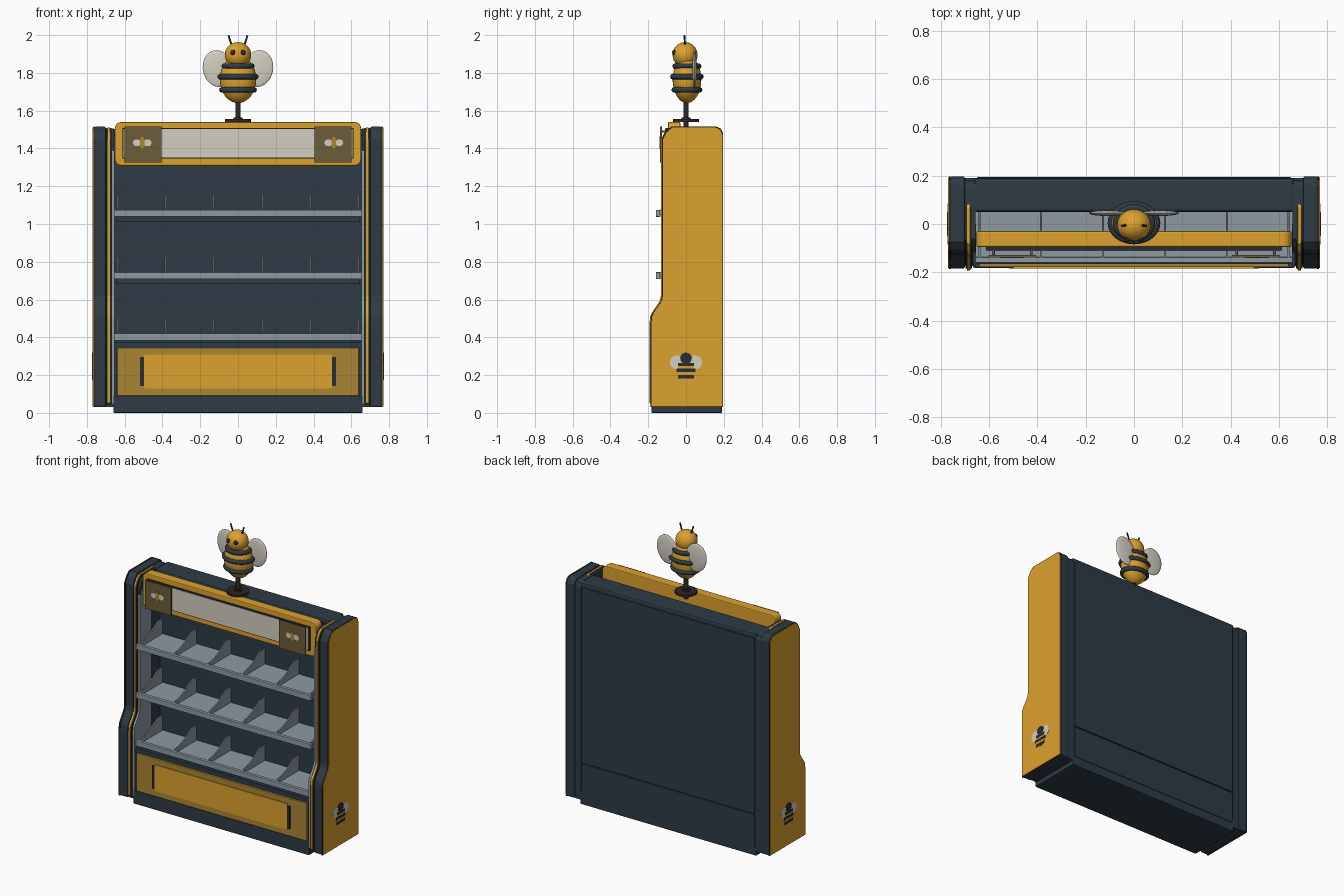
import bpy, bmesh, math
from mathutils import Vector

old = bpy.data.objects.get("Cube")
if old:
    bpy.data.objects.remove(old)


def material(name, rgb):
    m = bpy.data.materials.new(name)
    m.use_nodes = True
    m.diffuse_color = (*rgb, 1)
    m.node_tree.nodes["Principled BSDF"].inputs["Base Color"].default_value = (*rgb, 1)
    return m


navy = material("navy", (0.026, 0.044, 0.062))
yellow = material("honey yellow", (0.72, 0.36, 0.026))
ochre = material("ochre", (0.40, 0.235, 0.033))
bronze = material("bronze", (0.15, 0.11, 0.04))
grey = material("shelf grey", (0.27, 0.32, 0.36))
cream = material("cream", (0.66, 0.62, 0.54))
brown = material("dark brown", (0.03, 0.02, 0.02))
ink = material("dark ink", (0.02, 0.027, 0.035))


def finish(name, bm, mat, bevel=0, smooth=False):
    bmesh.ops.recalc_face_normals(bm, faces=bm.faces)
    mesh = bpy.data.meshes.new(name)
    bm.to_mesh(mesh)
    bm.free()
    mesh.materials.append(mat)
    ob = bpy.data.objects.new(name, mesh)
    bpy.context.collection.objects.link(ob)
    if bevel:
        mod = ob.modifiers.new("Bevel", "BEVEL")
        mod.width, mod.segments, mod.limit_method = bevel, 2, "ANGLE"
        mod.angle_limit = math.radians(40)
    if smooth:
        bpy.ops.object.select_all(action="DESELECT")
        ob.select_set(True)
        bpy.context.view_layer.objects.active = ob
        bpy.ops.object.shade_smooth_by_angle(angle=math.radians(40))
    return ob


def box(name, x, y, z, mat, bevel=0):
    """Box given by its (low, high) range on each axis."""
    bm = bmesh.new()
    bmesh.ops.create_cube(bm, size=1)
    for v in bm.verts:
        v.co = [r[0] + (c + 0.5) * (r[1] - r[0]) for c, r in zip(v.co, (x, y, z))]
    return finish(name, bm, mat, bevel)


def prism(name, outline, axis, lo, hi, mat, bevel=0):
    """Extrude a 2D outline along x (outline is y,z) or y (outline is x,z)."""
    bm = bmesh.new()
    place = (lambda p, t: (t, p[0], p[1])) if axis == "x" else (lambda p, t: (p[0], t, p[1]))
    face = bm.faces.new([bm.verts.new(place(p, lo)) for p in outline])
    ext = bmesh.ops.extrude_face_region(bm, geom=[face])
    shift = Vector(place((0, 0), hi - lo))
    bmesh.ops.translate(bm, vec=shift, verts=[g for g in ext["geom"] if isinstance(g, bmesh.types.BMVert)])
    return finish(name, bm, mat, bevel)


def ball(name, at, size, mat):
    bm = bmesh.new()
    bmesh.ops.create_uvsphere(bm, u_segments=32, v_segments=16, radius=1)
    for v in bm.verts:
        v.co = [a + c * s for a, c, s in zip(at, v.co, size)]
    return finish(name, bm, mat, smooth=True)


def rod(name, a, b, r, mat):
    a, b = Vector(a), Vector(b)
    bm = bmesh.new()
    bmesh.ops.create_cone(bm, cap_ends=True, segments=24, radius1=r, radius2=r, depth=(b - a).length)
    ob = finish(name, bm, mat, smooth=True)
    ob.location = (a + b) / 2
    ob.rotation_euler = (b - a).to_track_quat("Z", "Y").to_euler()
    return ob


def ellipse(cx, cz, rx, rz, n=20):
    return [(cx + rx * math.cos(math.tau * i / n), cz + rz * math.sin(math.tau * i / n)) for i in range(n)]


def round_rect(x, z0, z1, r):
    pts = []
    for k, (cx, cz) in enumerate(((x - r, z1 - r), (r - x, z1 - r), (r - x, z0 + r), (x - r, z0 + r))):
        for i in range(6):
            a = math.pi / 2 * (k + i / 5)
            pts.append((cx + r * math.cos(a), cz + r * math.sin(a)))
    return pts


def side_profile(grow=0, back=0.197, z0=0.03, z1=1.515):
    """Side outline: deep foot, stepped front, clipped top corners."""
    f = -0.125 - grow
    foot = f - 0.06
    return [(back, z0), (back, z1 - 0.035), (back - 0.012, z1 - 0.01), (back - 0.035, z1),
            (f + 0.05, z1), (f + 0.02, z1 - 0.025), (f, z1 - 0.065), (f, 0.62), (f - 0.005, 0.595),
            (f - 0.02, 0.57), (f - 0.045, 0.535), (f - 0.056, 0.515), (foot, 0.48), (foot, z0)]


# Side columns with trim
for s, side in ((1, "left"), (-1, "right")):
    def slab(name, a, b, outline, mat, bevel=0):
        prism(f"{side}_{name}", outline, "x", s * a, s * b, mat, bevel)

    slab("column", 0.70, 0.76, side_profile(), navy, 0.008)
    slab("inner_wall", 0.656, 0.702, side_profile(-0.012, 0.19, z1=1.505), navy)
    slab("front_strip", 0.677, 0.692, side_profile(0.008, 0.1, 0.05, 1.512), yellow, 0.004)
    slab("strip_backing", 0.671, 0.697, side_profile(0.0, 0.1, 0.045, 1.508), ink)
    slab("grey_edge", 0.654, 0.667, side_profile(-0.006, 0.0, 0.05, 1.44), grey)
    slab("piping", 0.757, 0.766, side_profile(0.002, 0.196), brown)
    slab("outer_panel", 0.762, 0.77, side_profile(-0.002, 0.193, 0.034, 1.511), yellow, 0.002)
    # Insect decal on the outer panel
    for k in (-1, 1):
        slab("decal_wing", 0.769, 0.7715, ellipse(k * 0.05, 0.268, 0.035, 0.036), cream)
    slab("decal_backing", 0.769, 0.7718, ellipse(0, 0.225, 0.043, 0.05), yellow)
    slab("decal_head", 0.769, 0.773, ellipse(0, 0.29, 0.031, 0.029), ink)
    for z, w in ((0.256, 0.042), (0.225, 0.049), (0.192, 0.042)):
        slab("decal_stripe", 0.769, 0.773, [(-w, z - 0.009), (w, z - 0.009), (w, z + 0.009), (-w, z + 0.009)], ink)

# Cabinet body
box("plinth", (-0.66, 0.66), (-0.182, 0.19), (0, 0.09), navy, 0.004)
box("lower_body", (-0.655, 0.655), (-0.165, 0.18), (0.08, 0.375), navy)
box("back_wall", (-0.66, 0.66), (0.10, 0.186), (0.09, 1.50), navy)
box("back_panel_lower", (-0.65, 0.65), (0.17, 0.194), (0.06, 0.277), navy, 0.003)
box("back_panel_upper", (-0.65, 0.65), (0.17, 0.194), (0.283, 1.475), navy, 0.003)
box("top_cap", (-0.662, 0.662), (0.05, 0.19), (1.465, 1.505), navy, 0.012)

# Lower front panel
box("drawer_panel", (-0.64, 0.64), (-0.178, -0.16), (0.09, 0.345), ochre, 0.003)
prism("drawer_plate", round_rect(0.5, 0.13, 0.308, 0.012), "y", -0.184, -0.175, yellow)
for s in (-1, 1):
    box("drawer_grip", sorted((s * 0.498, s * 0.518)), (-0.185, -0.175), (0.142, 0.297), ink)

# Shelves with front lips and dividers
for z in (0.385, 0.71, 1.04):
    box("shelf", (-0.655, 0.655), (-0.15, 0.102), (z, z + 0.012), grey)
    box("shelf_support", (-0.645, 0.645), (-0.10, 0.102), (z - 0.028, z), navy)
    box("shelf_lip", (-0.657, 0.657), (-0.16, -0.137), (z - 0.002, z + 0.035), grey, 0.003)
    rise = [(-0.14, z), (0.102, z), (0.102, z + 0.115), (0.06, z + 0.115), (0.03, z + 0.10),
            (-0.02, z + 0.07), (-0.08, z + 0.047), (-0.14, z + 0.035)]
    for i in range(6):
        x = -0.64 + i * 0.256
        prism("shelf_divider", rise, "x", x - 0.004, x + 0.004, grey)

# Header sign
prism("sign_frame", round_rect(0.652, 1.308, 1.54, 0.035), "y", -0.095, -0.03, yellow, 0.006)
box("sign_backing", (-0.612, 0.612), (-0.109, -0.09), (1.347, 1.507), ink)
box("sign_panel", (-0.605, 0.605), (-0.112, -0.105), (1.352, 1.502), cream)
for s in (-1, 1):
    box("sign_badge", sorted((s * 0.405, s * 0.602)), (-0.138, -0.128), (1.325, 1.515), bronze)
    for dx in (0.425, 0.582):
        for z in (1.36, 1.49):
            rod("badge_pin", (s * dx, -0.129, z), (s * dx, -0.1, z), 0.006, bronze)
    for k in (-1, 1):
        prism("badge_wing", ellipse(s * 0.507 + k * 0.028, 1.43, 0.022, 0.018), "y", -0.14, -0.137, cream)
    prism("badge_body", ellipse(s * 0.507, 1.43, 0.013, 0.033), "y", -0.141, -0.137, ochre)

# Bee topper
rod("topper_base", (0, 0, 1.54), (0, 0, 1.555), 0.07, brown)
rod("topper_pole", (0, 0, 1.5), (0, 0, 1.67), 0.014, brown)
rod("topper_pole_foot", (0, 0, 1.555), (0, 0, 1.565), 0.025, brown)
ball("bee_body", (0, 0.005, 1.765), (0.096, 0.076, 0.125), yellow)
ball("bee_head", (0, -0.005, 1.895), (0.07, 0.066, 0.068), yellow)
for z, rx, ry in ((1.836, 0.073, 0.062), (1.78, 0.094, 0.074), (1.71, 0.085, 0.067)):
    bm = bmesh.new()
    n, m, t = 40, 10, 0.015
    ring = [[bm.verts.new(((rx + t * math.cos(b)) * math.cos(a), 0.005 + (ry + t * math.cos(b)) * math.sin(a),
                           z + t * math.sin(b)))
             for b in (math.tau * j / m for j in range(m))] for a in (math.tau * i / n for i in range(n))]
    for i in range(n):
        for j in range(m):
            p, q = ring[i], ring[(i + 1) % n]
            bm.faces.new((p[j], q[j], q[(j + 1) % m], p[(j + 1) % m]))
    finish("bee_stripe", bm, navy, smooth=True)
for s in (-1, 1):
    ball("bee_eye", (s * 0.027, -0.062, 1.908), (0.014, 0.012, 0.014), ink)
    rod("bee_antenna", (s * 0.032, -0.005, 1.94), (s * 0.05, -0.008, 1.998), 0.005, ink)
    wing = ball("bee_wing", (0, 0, 0), (0.078, 0.012, 0.098), cream)
    wing.location = (s * 0.108, 0.045, 1.823)
    wing.rotation_euler = (0, s * 0.2, 0)
